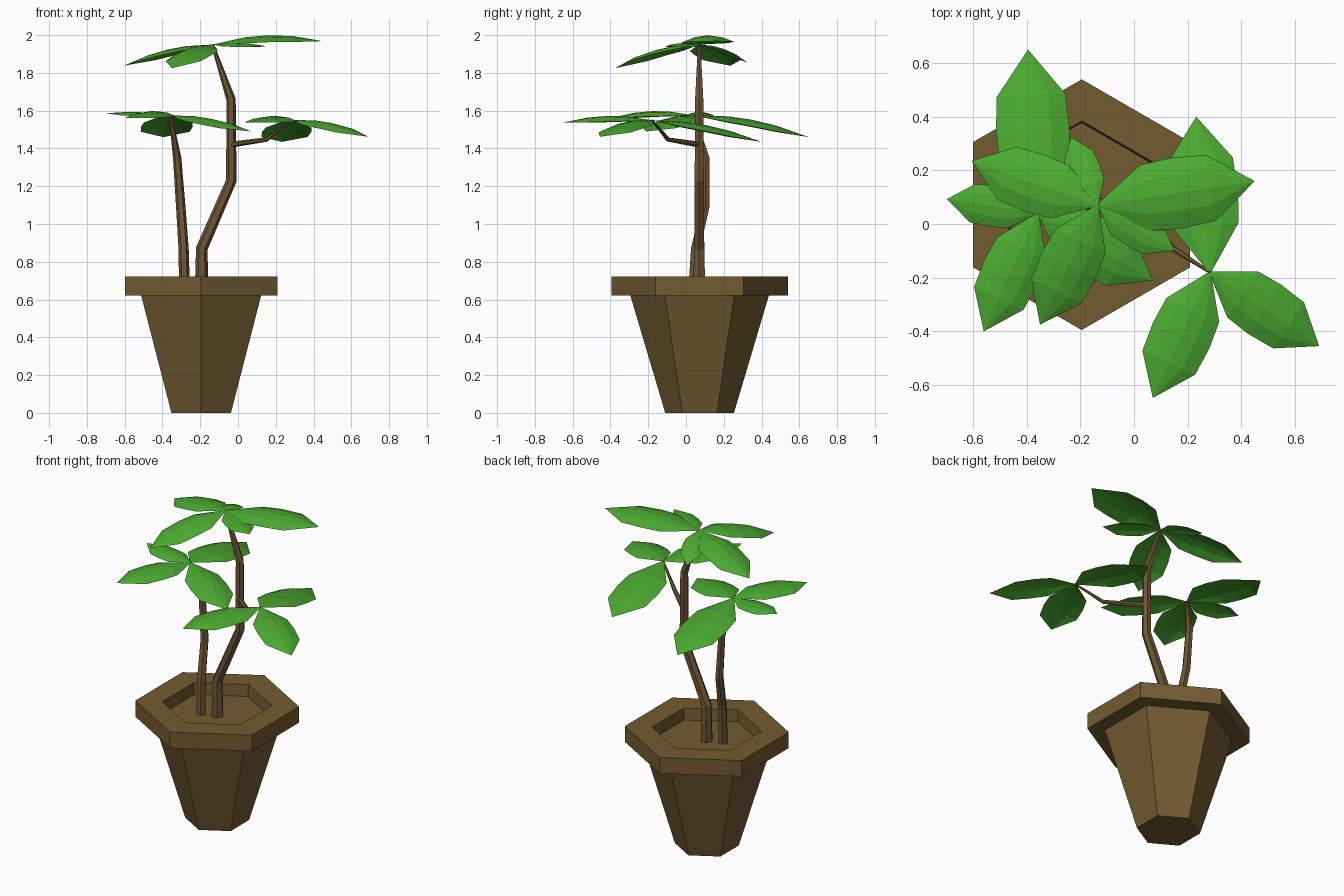
import bpy, bmesh
from math import pi, sin, cos
from mathutils import Vector

cube = bpy.data.objects.get("Cube")
if cube:
    bpy.data.objects.remove(cube, do_unlink=True)


def material(name, rgb):
    m = bpy.data.materials.new(name)
    m.use_nodes = True
    m.diffuse_color = (*rgb, 1)
    m.node_tree.nodes["Principled BSDF"].inputs["Base Color"].default_value = (*rgb, 1)
    return m


clay = material("clay brown", (0.17, 0.105, 0.03))
bark = material("bark brown", (0.16, 0.092, 0.036))
green = material("leaf green", (0.07, 0.40, 0.03))


def finish(name, bm, mat):
    mesh = bpy.data.meshes.new(name)
    bm.to_mesh(mesh)
    bm.free()
    mesh.materials.append(mat)
    obj = bpy.data.objects.new(name, mesh)
    bpy.context.collection.objects.link(obj)
    return obj


def loft(name, rings, mat):
    """Join rings of points into a closed skin with capped ends."""
    bm = bmesh.new()
    loops = [[bm.verts.new(p) for p in ring] for ring in rings]
    for a, b in zip(loops, loops[1:]):
        n = len(a)
        for i in range(n):
            j = (i + 1) % n
            bm.faces.new((a[i], a[j], b[j], b[i]))
    bm.faces.new(loops[0][::-1])
    bm.faces.new(loops[-1])
    bmesh.ops.recalc_face_normals(bm, faces=bm.faces[:])
    return finish(name, bm, mat)


# Hexagonal pot: tapered body, overhanging rim, sunken soil
def hexagon(r, z):
    return [(-0.195 + r * cos(pi / 6 + i * pi / 3),
             0.072 + r * sin(pi / 6 + i * pi / 3), z) for i in range(6)]


POT = [(0.182, 0), (0.367, 0.622), (0.467, 0.622), (0.467, 0.722),
       (0.312, 0.722), (0.305, 0.65)]
loft("pot", [hexagon(r, z) for r, z in POT], clay)


# Stems: six-sided tapered tubes along bent paths
def stem(name, path, radii):
    pts = [Vector(p) for p in path]
    rings = []
    for i, p in enumerate(pts):
        d = (pts[min(i + 1, len(pts) - 1)] - pts[max(i - 1, 0)]).normalized()
        side = d.cross(Vector((0, 1, 0))).normalized()
        up = side.cross(d)
        rings.append([p + radii[i] * (side * cos(k * pi / 3) + up * sin(k * pi / 3))
                      for k in range(6)])
    loft(name, rings, bark)


TOP = (-0.135, 0.07, 1.95)
LOW = (-0.358, 0.04, 1.575)
SIDE = (0.283, -0.18, 1.55)
stem("main_trunk", [(-0.192, 0.07, 0.64), (-0.192, 0.07, 0.87), (-0.035, 0.07, 1.23),
                    (-0.037, 0.07, 1.66), TOP], [0.037, 0.031, 0.028, 0.025, 0.008])
stem("second_trunk", [(-0.283, 0.037, 0.64), (-0.288, 0.05, 0.87), (-0.303, 0.102, 1.09),
                      (-0.322, 0.105, 1.35), LOW], [0.029, 0.027, 0.025, 0.022, 0.008])
stem("side_branch", [(-0.04, 0.07, 1.42), (0.15, -0.095, 1.447), SIDE],
     [0.016, 0.012, 0.005])


# Leaves: arched sheets with an angular six-sided outline
# (fraction along the leaf, half width as a share of its length)
OUTLINE = [(0, 0.008), (0.3, 0.21), (0.5, 0.225), (0.72, 0.21), (1, 0)]
ACROSS = [-1, -0.5, 0, 0.5, 1]


def leaf(name, base, tip, arch):
    a, b = Vector(base), Vector(tip)
    run = b - a
    flat = Vector((run.x, run.y, 0))
    length = flat.length
    side = Vector((-run.y, run.x, 0)) / length
    bm = bmesh.new()
    rows = []
    for t, w in OUTLINE:
        centre = a + run * t
        lift = arch * 4 * t * (1 - t)
        if w == 0:
            rows.append([bm.verts.new(centre)] * len(ACROSS))
            continue
        rows.append([bm.verts.new(centre + side * (u * w * length)
                     + Vector((0, 0, lift - 0.3 * w * w * length * u * u * 4)))
                     for u in ACROSS])
    for r0, r1 in zip(rows, rows[1:]):
        for i in range(len(ACROSS) - 1):
            ring = list(dict.fromkeys((r0[i + 1], r0[i], r1[i], r1[i + 1])))
            bm.faces.new(ring)
    bmesh.ops.triangulate(bm, faces=bm.faces[:])
    for f in bm.faces:
        f.normal_update()
        if f.normal.z < 0:
            f.normal_flip()
    finish(name, bm, green)


CLUSTERS = {
    "top_leaf": (TOP, [((0.45, 0.16, 1.968), 0.04),
                       ((-0.605, 0.235, 1.838), 0.03),
                       ((-0.35, -0.375, 1.825), 0.035),
                       ((-0.235, 0.325, 1.855), 0.025),
                       ((0.15, -0.1, 1.942), 0.012)]),
    "low_leaf": (LOW, [((-0.395, 0.65, 1.46), 0.035),
                       ((-0.697, 0.093, 1.586), 0.012),
                       ((-0.56, -0.4, 1.56), 0.03),
                       ((0.07, -0.21, 1.49), 0.025)]),
    "side_leaf": (SIDE, [((0.07, -0.648, 1.538), 0.028),
                         ((0.69, -0.455, 1.462), 0.03),
                         ((0.232, 0.4, 1.435), 0.03)]),
}
for name, (base, tips) in CLUSTERS.items():
    for i, (tip, arch) in enumerate(tips):
        leaf(f"{name}_{i + 1}", base, tip, arch)
